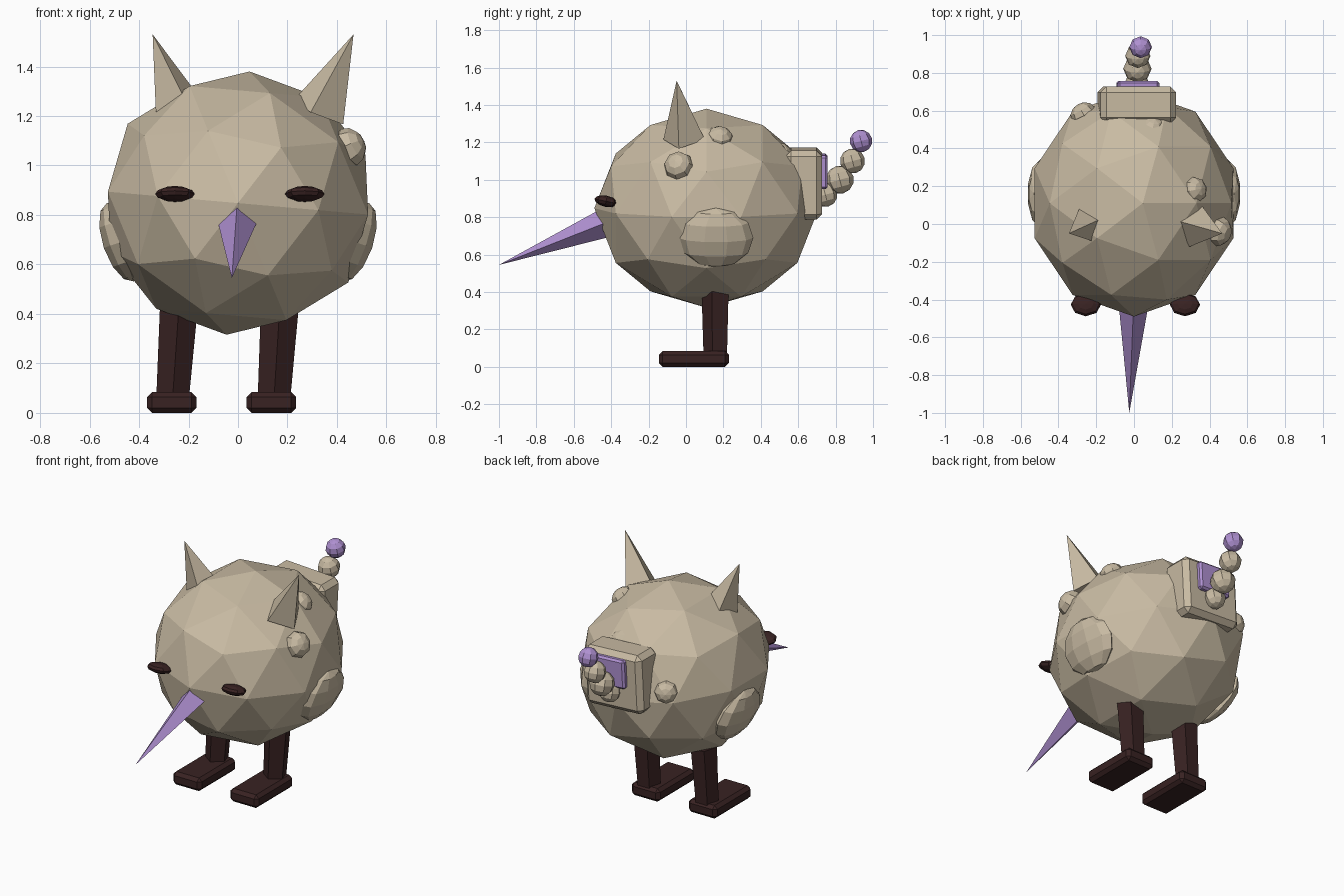
import bpy, math
from mathutils import Vector, Matrix

if "Cube" in bpy.data.objects:
    bpy.data.objects.remove(bpy.data.objects["Cube"])

def material(name, rgb):
    m = bpy.data.materials.new(name)
    m.diffuse_color = (*rgb, 1)
    m.use_nodes = True
    m.node_tree.nodes["Principled BSDF"].inputs["Base Color"].default_value = m.diffuse_color
    return m

TAN = material("tan", (0.58, 0.495, 0.365))
DARK = material("dark brown", (0.04, 0.016, 0.016))
PURPLE = material("purple", (0.43, 0.28, 0.64))

def finish(name, mat, scale=(1, 1, 1), rot=(0, 0, 0)):
    ob = bpy.context.object
    ob.name = name
    ob.scale = scale
    ob.rotation_euler = [math.radians(a) for a in rot]
    ob.data.materials.append(mat)
    return ob

def ball(name, mat, loc, radii, rot=(0, 0, 0), segments=8, rings=6):
    bpy.ops.mesh.primitive_uv_sphere_add(segments=segments, ring_count=rings, radius=1, location=loc)
    return finish(name, mat, radii, rot)

def box(name, mat, loc, size, bevel, rot=(0, 0, 0)):
    bpy.ops.mesh.primitive_cube_add(size=1, location=loc)
    ob = finish(name, mat, (1, 1, 1), rot)
    ob.data.transform(Matrix.Diagonal((*size, 1)))
    mod = ob.modifiers.new("bevel", 'BEVEL')
    mod.width, mod.segments = bevel, 1
    return ob

def spike(name, mat, base, tip, r1, r2=0, sides=4, turn=0):
    """Tapered prism or pyramid from base to tip."""
    a, b = Vector(base), Vector(tip)
    bpy.ops.mesh.primitive_cone_add(vertices=sides, radius1=r1, radius2=r2,
                                    depth=(b - a).length, location=(a + b) / 2)
    ob = finish(name, mat)
    ob.data.transform(Matrix.Rotation(math.radians(turn), 4, 'Z'))
    ob.rotation_euler = (b - a).to_track_quat('Z', 'Y').to_euler()
    return ob

# Faceted round body, leaning slightly
bpy.ops.mesh.primitive_ico_sphere_add(subdivisions=2, radius=1, location=(0, 0.11, 0.848))
finish("body", TAN, (0.555, 0.6, 0.534), (0, 5, 0))

# Ears
spike("left_ear", TAN, (-0.235, 0.0, 1.215), (-0.345, -0.05, 1.53), 0.112)
spike("right_ear", TAN, (0.325, -0.01, 1.215), (0.467, -0.05, 1.53), 0.115)

# Beak
spike("beak", PURPLE, (-0.003, -0.44, 0.765), (-0.025, -1.0, 0.545), 0.077)

# Eyes
for side, x in (("left", -0.255), ("right", 0.27)):
    ball(side + "_eye", DARK, (x, -0.427, 0.885), (0.08, 0.063, 0.03), (-12, 0, 0))

# Wings: flattened discs hugging the sides
for side, s in (("left", -1), ("right", 1)):
    ball(side + "_wing", TAN, (s * 0.475, 0.16, 0.69), (0.075, 0.2, 0.168),
         (0, s * 19, 0), 10, 6)

# Legs and feet
for side, top, bottom, foot in (("left", -0.24, -0.265, -0.268), ("right", 0.168, 0.145, 0.135)):
    leg = spike(side + "_leg", DARK, (bottom, 0.163, 0.05), (top, 0.163, 0.415), 0.069, 0.08, 5)
    # Align one corner of the five-sided leg with the front
    low = min(leg.data.vertices, key=lambda v: (leg.rotation_euler.to_matrix() @ v.co).y)
    want = leg.rotation_euler.to_matrix().inverted() @ Vector((0, -1, 0))
    turn = math.atan2(want.y, want.x) - math.atan2(low.co.y, low.co.x)
    leg.data.transform(Matrix.Rotation(turn, 4, 'Z'))
    box(side + "_foot", DARK, (foot, 0.042, 0.042), (0.2, 0.375, 0.084), 0.02)

# Warts
for i, (loc, r) in enumerate((((0.45, -0.04, 1.075), 0.08), ((0.32, 0.18, 1.225), 0.072),
                              ((0.1, 0.51, 1.135), 0.07), ((-0.27, 0.585, 0.93), 0.07))):
    n = Vector(loc) - Vector((0, 0.11, 0.85))
    wart = ball(f"wart_{i + 1}", TAN, loc, (r, r, r * 0.8))
    wart.rotation_euler = n.to_track_quat('Z', 'Y').to_euler()

# Back block and its plate
box("back_block", TAN, (0.015, 0.63, 0.98), (0.4, 0.195, 0.37), 0.03, (0, 3, 0))
box("back_plate", PURPLE, (0.02, 0.735, 1.045), (0.22, 0.045, 0.18), 0.012, (0, 3, 0))

# Tail of beads curling upward
for i, (loc, r) in enumerate((((0.015, 0.745, 0.92), 0.065), ((0.018, 0.822, 1.0), 0.075),
                              ((0.02, 0.89, 1.1), 0.067))):
    ball(f"tail_bead_{i + 1}", TAN, loc, (r, r, r), (15, 0, 0))
ball("tail_tip", PURPLE, (0.035, 0.936, 1.207), (0.06, 0.06, 0.06), (15, 0, 0))
